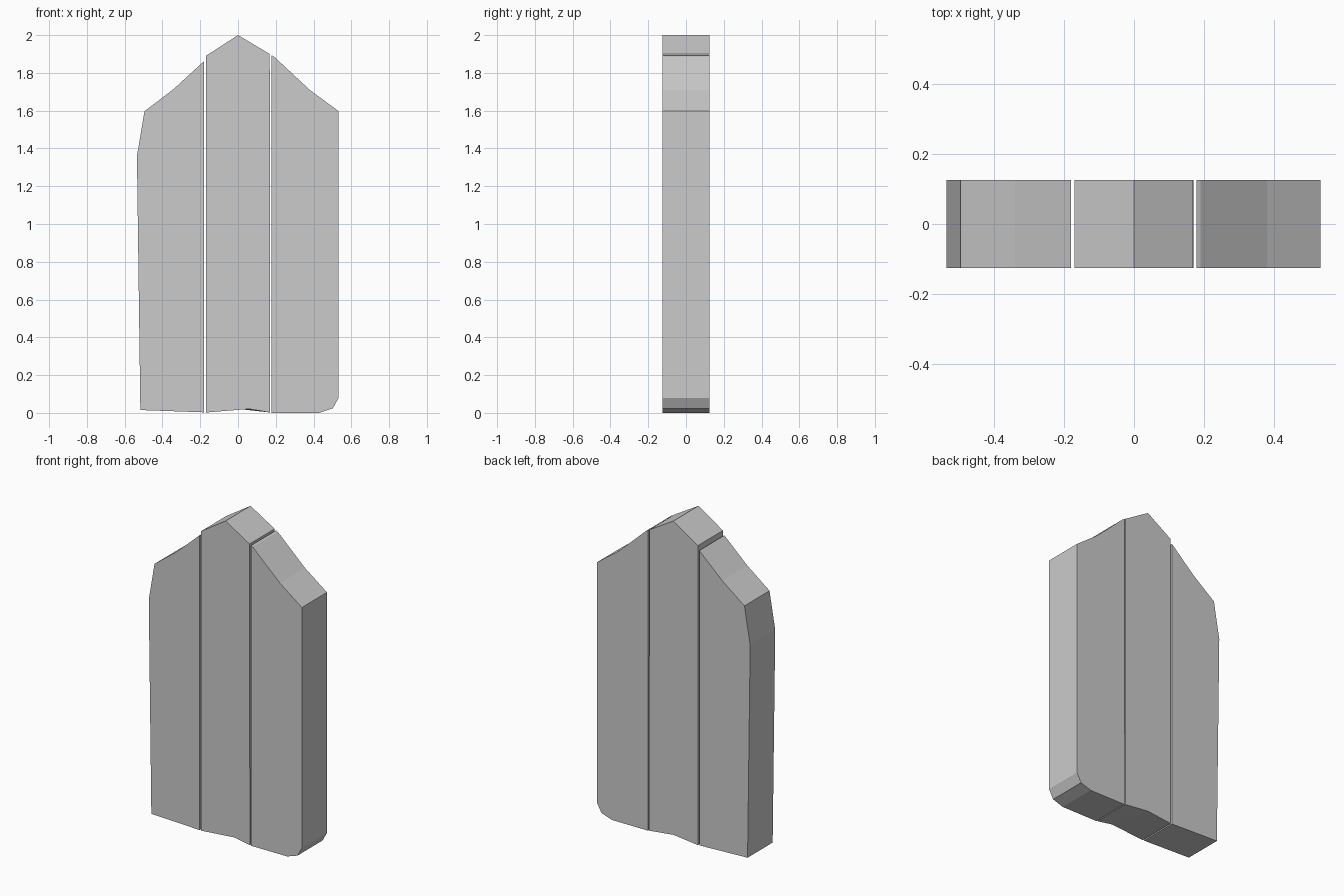
import bpy, bmesh

if "Cube" in bpy.data.objects:
    bpy.data.objects.remove(bpy.data.objects["Cube"])

HALF_DEPTH = 0.125


def plank(name, front, back=None):
    """Bridge a front (x, z) outline to a matching back outline."""
    back = back or front
    bm = bmesh.new()
    f = [bm.verts.new((x, -HALF_DEPTH, z)) for x, z in front]
    b = [bm.verts.new((x, HALF_DEPTH, z)) for x, z in back]
    bm.faces.new(f)
    bm.faces.new(b[::-1])
    n = len(f)
    for i in range(n):
        j = (i + 1) % n
        bm.faces.new((f[i], b[i], b[j], f[j]))
    bmesh.ops.recalc_face_normals(bm, faces=bm.faces)
    mesh = bpy.data.meshes.new(name)
    bm.to_mesh(mesh)
    bm.free()
    obj = bpy.data.objects.new(name, mesh)
    bpy.context.collection.objects.link(obj)
    return obj


# left plank, with a chipped upper corner
plank("left_plank", [(-0.517, 0.015), (-0.18, 0.003), (-0.18, 1.862),
                     (-0.34, 1.715), (-0.495, 1.597), (-0.535, 1.36)])

# pointed middle plank; the worn notch below shifts from front to back
top = [(0.17, 0.002), (0.168, 1.9), (0.0, 2.0), (-0.17, 1.89), (-0.17, 0.002)]
plank("middle_plank", top + [(0.06, 0.021)], top + [(0.0, 0.021)])

# right plank, with a worn lower corner
plank("right_plank", [(0.178, 0.0), (0.43, 0.0), (0.502, 0.024),
                      (0.533, 0.08), (0.533, 1.597), (0.38, 1.71),
                      (0.19, 1.887), (0.178, 1.893)])
